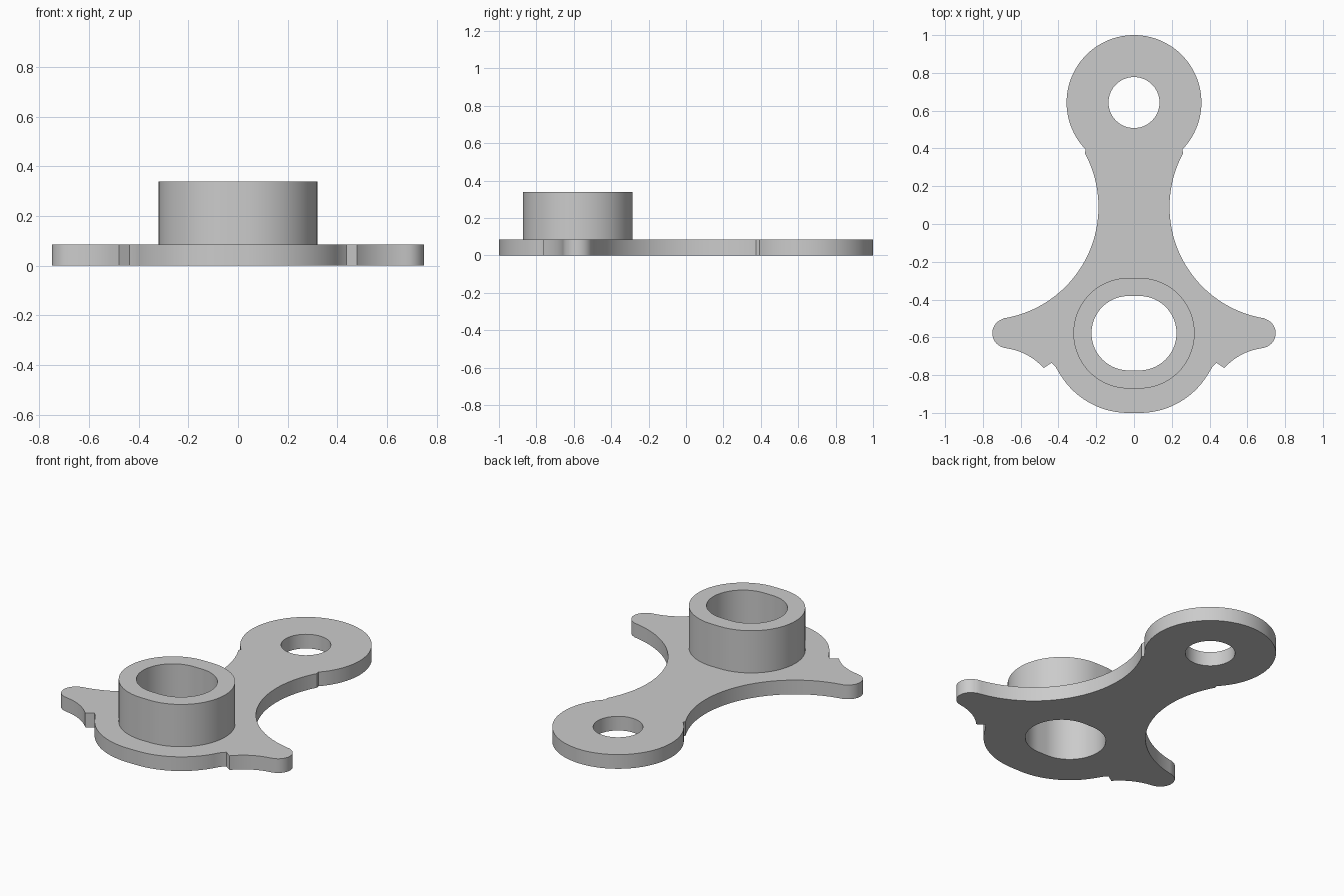
import bpy, bmesh
from math import sin, cos, radians, atan2, degrees, pi

cube = bpy.data.objects.get("Cube")
if cube:
    bpy.data.objects.remove(cube, do_unlink=True)

PLATE_TOP, HUB_TOP = 0.085, 0.338
HUB_Y, EYE_Y = -0.578, 0.643

grey = bpy.data.materials.new("plain grey")
grey.use_nodes = True
grey.diffuse_color = (0.6, 0.6, 0.6, 1)
grey.node_tree.nodes["Principled BSDF"].inputs["Base Color"].default_value = grey.diffuse_color


def arc(cx, cy, r, start, end, n=24):
    """Points along an arc, angles in degrees."""
    angles = [radians(start + (end - start) * i / n) for i in range(n + 1)]
    return [(cx + r * cos(a), cy + r * sin(a)) for a in angles]


def slot(r, half):
    """Obround loop around the hub centre."""
    return arc(half, HUB_Y, r, -90, 90, 40) + arc(-half, HUB_Y, r, 90, 270, 40)


def bearing(cx, cy, x, y):
    return degrees(atan2(y - cy, x - cx))


def extrude_loops(name, loops, z0, z1):
    """Solid from an outer loop and its holes."""
    curve = bpy.data.curves.new(name + "_profile", "CURVE")
    curve.dimensions = "2D"
    curve.fill_mode = "BOTH"
    curve.extrude = (z1 - z0) / 2
    for loop in loops:
        spline = curve.splines.new("POLY")
        spline.points.add(len(loop) - 1)
        for point, (x, y) in zip(spline.points, loop):
            point.co = (x, y, 0, 1)
        spline.use_cyclic_u = True
    helper = bpy.data.objects.new(name + "_profile", curve)
    bpy.context.collection.objects.link(helper)
    bpy.context.view_layer.update()
    mesh = bpy.data.meshes.new_from_object(
        helper.evaluated_get(bpy.context.evaluated_depsgraph_get()))
    bpy.data.objects.remove(helper, do_unlink=True)
    bpy.data.curves.remove(curve)

    bm = bmesh.new()
    bm.from_mesh(mesh)
    bmesh.ops.remove_doubles(bm, verts=bm.verts, dist=0.0005)
    bmesh.ops.translate(bm, verts=bm.verts, vec=(0, 0, (z0 + z1) / 2))
    bmesh.ops.recalc_face_normals(bm, faces=bm.faces)
    bm.to_mesh(mesh)
    bm.free()
    mesh.name = name
    mesh.materials.clear()
    mesh.materials.append(grey)

    obj = bpy.data.objects.new(name, mesh)
    bpy.context.collection.objects.link(obj)
    bpy.ops.object.select_all(action="DESELECT")
    obj.select_set(True)
    bpy.context.view_layer.objects.active = obj
    bpy.ops.object.shade_smooth_by_angle(angle=radians(30))
    return obj


# Right half of the plate outline, from the back end round to the front
eye_end = bearing(0, EYE_Y, 0.26, 0.39)
half = arc(0, EYE_Y, 0.357, 90, eye_end, 40)
# concave waist sweeping out to the ear
half += arc(0.785, 0.09, 0.597, bearing(0.785, 0.09, 0.26, 0.375) % 360, 261, 48)
# rounded ear tip
half += arc(0.671, HUB_Y, 0.079, 70, -80, 24)
# concave fillet under the ear
half += arc(0.72, -0.98, 0.325, 98, 138, 16)
half += [(0.437, -0.735), (0.415, -0.757)]
# rounded front end
half += arc(0.03, HUB_Y, 0.422, bearing(0.03, HUB_Y, 0.397, -0.785), -90, 32)

outline = half + [(-x, y) for x, y in reversed(half) if x > 0.001]
eye_hole = arc(0, EYE_Y, 0.135, 0, 355, 71)
bore = slot(0.197, 0.028)

extrude_loops("plate", [outline, eye_hole, bore], 0, PLATE_TOP)
extrude_loops("hub", [slot(0.293, 0.028), bore], PLATE_TOP, HUB_TOP)
